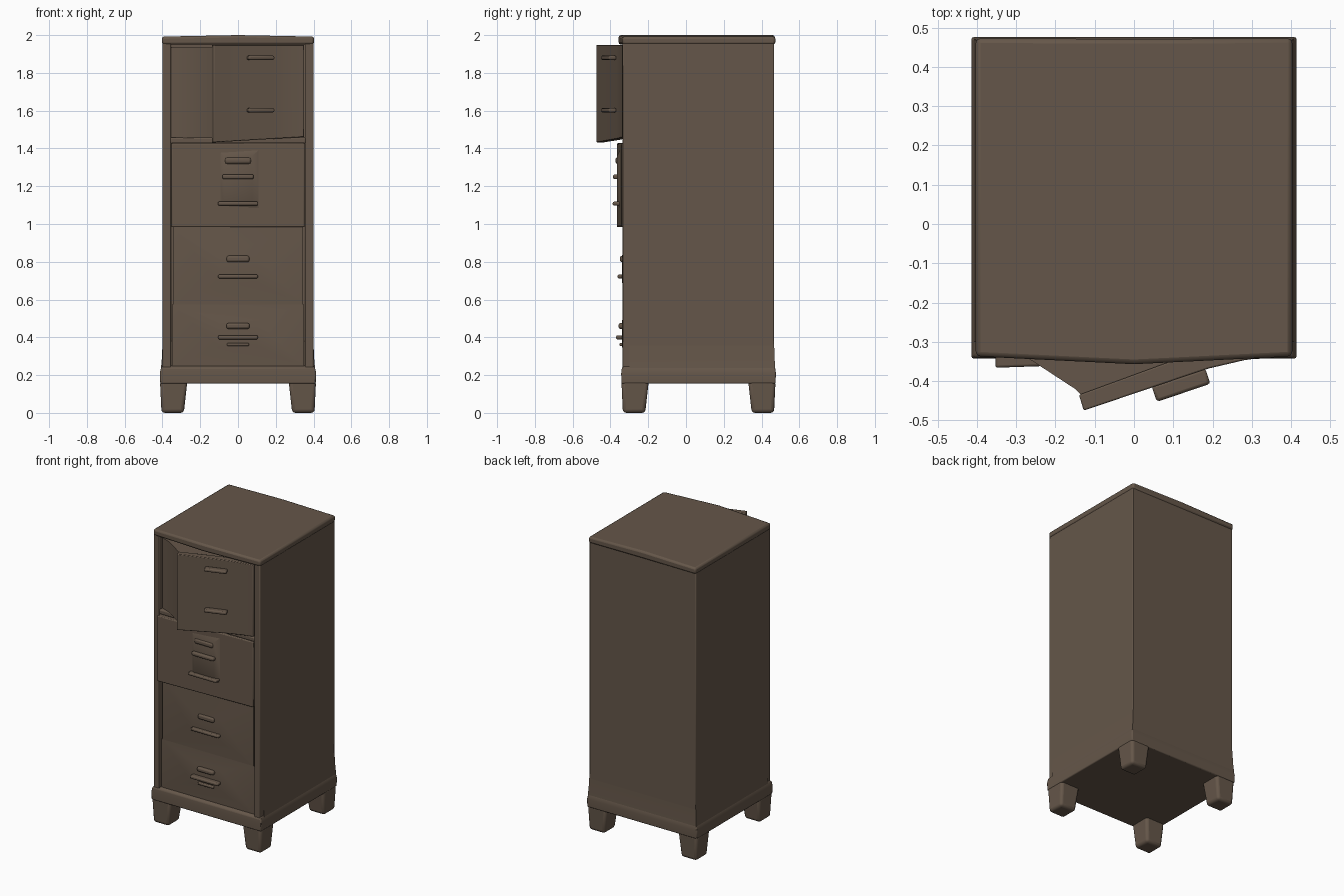
import bpy
import bmesh
import math

cube = bpy.data.objects.get("Cube")
if cube:
    bpy.data.objects.remove(cube, do_unlink=True)

# One colour for the whole cabinet
brown = bpy.data.materials.new("weathered brown")
brown.use_nodes = True
colour = (0.130, 0.094, 0.067, 1)
brown.diffuse_color = colour
shader = brown.node_tree.nodes["Principled BSDF"]
shader.inputs["Base Color"].default_value = colour
shader.inputs["Roughness"].default_value = 0.8


def loft(name, rings, bevel=0.0, segments=2):
    """Skin a closed solid through rings of equal point count."""
    bm = bmesh.new()
    loops = [[bm.verts.new(p) for p in ring] for ring in rings]
    n = len(loops[0])
    for low, high in zip(loops, loops[1:]):
        for i in range(n):
            j = (i + 1) % n
            bm.faces.new((low[i], low[j], high[j], high[i]))
    bm.faces.new(loops[0][::-1])
    bm.faces.new(loops[-1])
    bmesh.ops.recalc_face_normals(bm, faces=bm.faces)
    mesh = bpy.data.meshes.new(name)
    bm.to_mesh(mesh)
    bm.free()
    mesh.materials.append(brown)
    obj = bpy.data.objects.new(name, mesh)
    bpy.context.collection.objects.link(obj)
    if bevel:
        mod = obj.modifiers.new("soft edges", "BEVEL")
        mod.width = bevel
        mod.segments = segments
        mod.limit_method = "ANGLE"
    bpy.ops.object.select_all(action="DESELECT")
    obj.select_set(True)
    bpy.context.view_layer.objects.active = obj
    bpy.ops.object.shade_smooth_by_angle(angle=math.radians(35))
    return obj


def rect(x0, x1, y0, y1, z):
    return [(x0, y0, z), (x1, y0, z), (x1, y1, z), (x0, y1, z)]


def front_rect(half, z0, z1, y):
    return [(-half, y, z0), (half, y, z0), (half, y, z1), (-half, y, z1)]


def prism(name, plan, z0, z1, bevel=0.0):
    return loft(name, [[(x, y, z) for x, y in plan] for z in (z0, z1)], bevel)


# Carcass with an open recess at the front
half_plan = [(0.355, -0.29), (0.355, -0.335), (0.40, -0.335), (0.40, 0.467)]
plan = half_plan + [(-x, y) for x, y in reversed(half_plan)]
prism("carcass", plan, 0.2, 1.96, 0.006)

# Top slab, bowed at the front and slightly crowned
bow = [(-0.403, -0.337), (0, -0.357), (0.403, -0.337),
       (0.403, 0.473), (0, 0.471), (-0.403, 0.473)]
crown = [(x, y, 2.0 if x == 0 else 1.992) for x, y in bow]
loft("top_slab", [[(x, y, 1.95) for x, y in bow], crown], 0.012)

# Flared base skirt
loft("base_skirt", [rect(-h, h, f, b, z) for h, f, b, z in (
    (0.412, -0.342, 0.474, 0.155), (0.414, -0.343, 0.476, 0.21),
    (0.408, -0.340, 0.472, 0.238), (0.398, -0.325, 0.465, 0.25))], 0.006)
loft("side_flare", [rect(-h, h, -0.30, b, z) for h, b, z in (
    (0.408, 0.472, 0.235), (0.403, 0.469, 0.29), (0.399, 0.466, 0.38))])

# Four tapered feet
for side, sx in (("left", 1), ("right", -1)):
    for end, outer, sy in (("front", -0.342, 1), ("back", 0.474, -1)):
        rings = []
        for z, inset, size in ((0, 0.008, 0.118), (0.17, 0, 0.145)):
            xs = sorted((sx * (0.413 - inset), sx * (0.413 - inset - size)))
            ys = sorted((outer + sy * inset, outer + sy * (inset + size)))
            rings.append(rect(*xs, *ys, z))
        loft(f"{end}_{side}_foot", rings, 0.018, 3)

# Lower drawer fronts, swelling towards their pulls
for name, half, z0, z1, c in (("bottom_drawer", 0.350, 0.247, 0.575, 0.41),
                              ("second_drawer", 0.343, 0.575, 0.985, 0.75)):
    loft(name, [front_rect(half, z0, z1, -0.28),
                front_rect(half, z0, z1, -0.322),
                front_rect(0.10, c - 0.06, c + 0.08, -0.338)])

# Third drawer, standing slightly ajar
ajar = [(-0.353, -0.28), (-0.353, -0.366), (0.353, -0.342), (0.353, -0.28)]
prism("third_drawer", ajar, 0.983, 1.428, 0.006)
loft("third_drawer_swell", [front_rect(0.13, 1.07, 1.41, -0.34),
                            front_rect(0.075, 1.11, 1.36, -0.366)])

# Rail above the third drawer and shallow back of the upper opening
loft("upper_rail", [rect(-0.36, 0.36, -0.335, -0.28, z) for z in (1.425, 1.458)], 0.008)

# Swung-open upper front and the slanted side behind it
door = [(-0.128, -0.475), (0.19, -0.368), (0.28, -0.347), (0.35, -0.337),
        (0.35, -0.29), (0.12, -0.34), (-0.14, -0.435)]
lower = [(x, y, 1.432 + 0.06 * (x + 0.13)) for x, y in door]
upper = [(x, y, 1.948) for x, y in door]
loft("upper_door", [lower, upper], 0.004)
slant = [(-0.355, -0.305), (-0.28, -0.335), (-0.15, -0.42), (-0.12, -0.45),
         (0.12, -0.35), (0.3, -0.28), (-0.355, -0.28)]
prism("door_side", slant, 1.455, 1.935)


def pull(name, half, z, height, front, back, x=0.0, angle=0.0):
    """Rounded bar whose front face sits at y = front."""
    bar = loft(name, [rect(-half, half, front - back, 0, -height / 2),
                      rect(-half, half, front - back, 0, height / 2)],
               min(height, back - front) * 0.35)
    bar.location = (x, back, z)
    bar.rotation_euler.z = angle
    return bar


# Bar pulls and label holders
for name, half, z, height, front in (
        ("bottom_label", 0.062, 0.46, 0.030, -0.358),
        ("bottom_pull", 0.105, 0.40, 0.022, -0.370),
        ("bottom_lip", 0.058, 0.362, 0.018, -0.352),
        ("second_label", 0.060, 0.815, 0.034, -0.350),
        ("second_pull", 0.105, 0.722, 0.020, -0.362),
        ("third_label", 0.070, 1.335, 0.036, -0.374),
        ("third_upper_pull", 0.083, 1.25, 0.026, -0.386),
        ("third_lower_pull", 0.107, 1.108, 0.020, -0.388)):
    pull(name, half, z, height, front, -0.32)
swing = math.atan2(0.107, 0.318)
for name, z in (("door_lower_pull", 1.602), ("door_upper_pull", 1.880)):
    pull(name, 0.072, z, 0.022, -0.432, -0.39, 0.113, swing)
